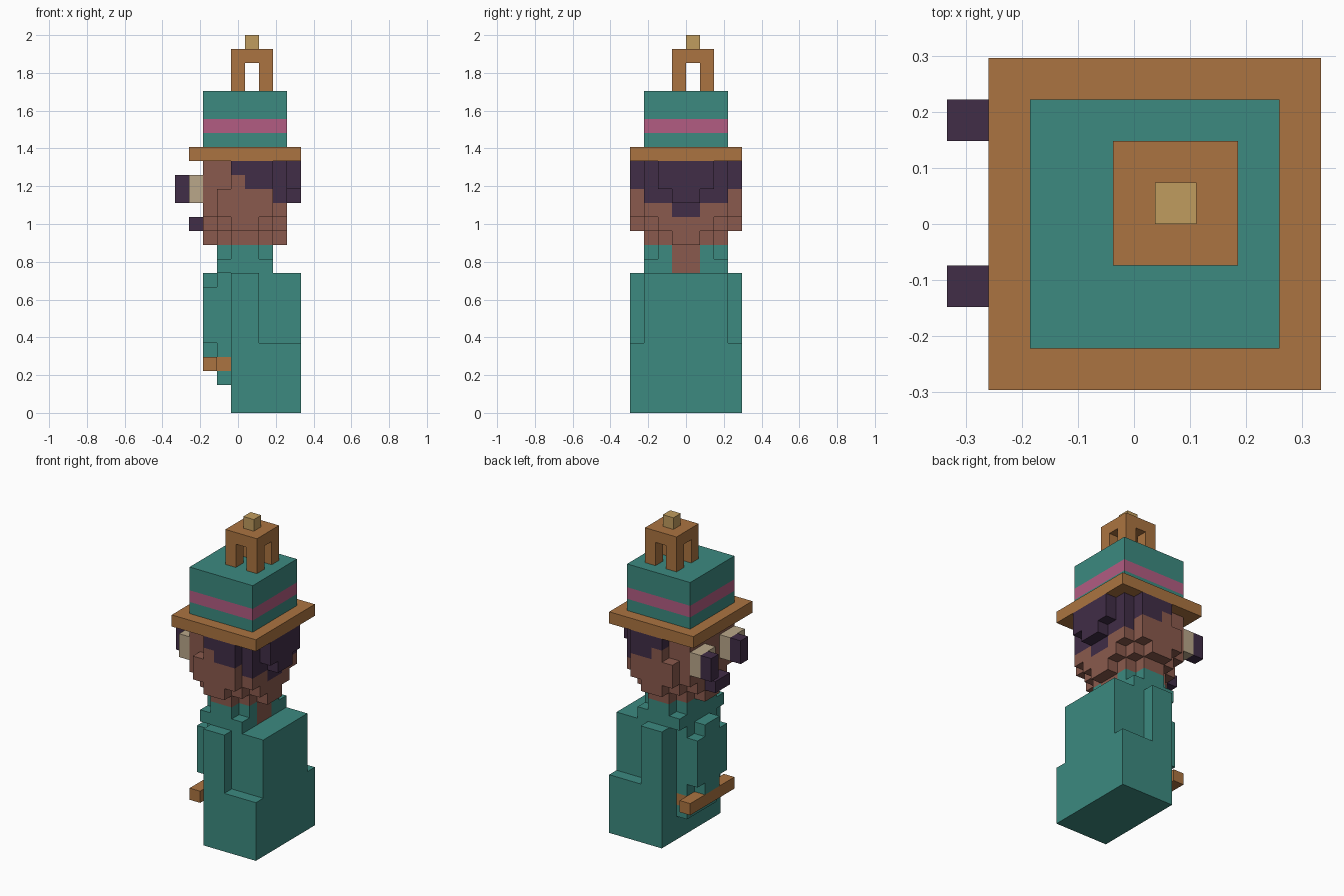
import bpy
import bmesh
from mathutils import Vector

if "Cube" in bpy.data.objects:
    bpy.data.objects.remove(bpy.data.objects["Cube"], do_unlink=True)

# The figure is carved from a block grid: 9 wide, 8 deep, 27 high
SIZE = (9, 8, 27)
UNIT = 2 / SIZE[2]
cells = {}


def fill(part, x, y, z, mirror=False):
    """Fill a span of blocks with a part; mirror repeats it across y."""
    for i in range(*x):
        for j in range(*y):
            for k in range(*z):
                cells[i, j, k] = part
                if mirror:
                    cells[i, SIZE[1] - 1 - j, k] = part


def clear(x, y, z):
    for i in range(*x):
        for j in range(*y):
            for k in range(*z):
                cells.pop((i, j, k), None)


def srgb(r, g, b):
    def linear(c):
        c /= 255
        return c / 12.92 if c < 0.04 else ((c + 0.055) / 1.055) ** 2.4
    return (linear(r), linear(g), linear(b), 1)


def make_material(name, color):
    mat = bpy.data.materials.new(name)
    mat.use_nodes = True
    mat.diffuse_color = color
    shader = mat.node_tree.nodes["Principled BSDF"]
    shader.inputs["Base Color"].default_value = color
    shader.inputs["Roughness"].default_value = 0.9
    return mat


# Robe: broad skirt, back, and side sleeves
fill("robe_skirt", (4, 9), (0, 8), (0, 5))
fill("robe_back", (4, 9), (1, 7), (5, 10))
fill("robe_sleeve", (4, 6), (0, 1), (5, 10), mirror=True)

# Chest with a stepped bulge
fill("robe_chest", (3, 4), (2, 6), (2, 10))
fill("robe_chest", (2, 3), (2, 6), (5, 9))
fill("robe_chest", (2, 3), (3, 5), (4, 10))

# Belt bar across the chest
fill("belt", (3, 4), (2, 6), (3, 4))
fill("belt", (2, 3), (1, 7), (3, 4))

# Collar with clipped top corners, open at the nape
fill("collar", (3, 7), (1, 7), (10, 11))
fill("collar", (4, 6), (1, 7), (11, 12))
fill("collar", (3, 7), (2, 6), (11, 12))
fill("neck", (6, 7), (3, 5), (10, 12))

# Head, rounded in steps towards the chin
fill("head", (2, 8), (1, 7), (14, 18))
fill("head", (3, 7), (1, 7), (13, 14))
fill("head", (2, 8), (2, 6), (13, 14))
fill("head", (3, 7), (2, 6), (12, 13))
fill("head", (4, 6), (1, 7), (12, 13))
fill("head", (2, 8), (3, 5), (12, 13))

# Raised sides of the head
fill("head", (4, 7), (0, 1), (16, 18), mirror=True)
fill("head", (3, 7), (0, 1), (14, 16), mirror=True)
fill("head", (4, 6), (0, 1), (13, 14), mirror=True)

# Hair on the sides and back
fill("hair", (4, 5), (0, 1), (17, 18), mirror=True)
fill("hair", (5, 7), (0, 1), (16, 18), mirror=True)
fill("hair", (7, 8), (1, 7), (15, 18))
fill("hair", (7, 8), (3, 5), (14, 15))
fill("hair", (8, 9), (2, 6), (16, 18))
fill("hair", (8, 9), (3, 5), (15, 16))

# Eyes, pupils and mouth
fill("eyes", (1, 2), (1, 3), (15, 17), mirror=True)
for side in (2, 6):
    fill("pupils", (0, 1), (side, side + 1), (15, 17))
fill("mouth", (1, 2), (3, 5), (13, 14))

# Hat: brim, crown and band
fill("hat_brim", (1, 9), (0, 8), (18, 19))
fill("hat_crown", (2, 8), (1, 7), (19, 23))
fill("hat_band", (2, 8), (1, 7), (20, 21))

# Open lantern on the hat, with its finial
fill("lantern", (4, 7), (3, 6), (23, 26))
clear((5, 6), (3, 6), (23, 25))
clear((4, 7), (4, 5), (23, 25))
fill("finial", (5, 6), (4, 5), (26, 27))

teal = make_material("teal cloth", srgb(60, 138, 128))
wood = make_material("orange wood", srgb(171, 116, 65))
dark = make_material("dark purple", srgb(65, 45, 71))
skin = make_material("brown skin", srgb(138, 90, 77))
pink = make_material("pink ribbon", srgb(178, 92, 130))
cream = make_material("cream", srgb(186, 167, 138))
gold = make_material("gold", srgb(192, 156, 94))

PART_MATERIALS = {
    "belt": wood, "hat_brim": wood, "lantern": wood,
    "hair": dark, "pupils": dark, "mouth": dark,
    "head": skin, "neck": skin,
    "hat_band": pink, "eyes": cream, "finial": gold,
}


def add_face(bm, cell, axis, step):
    """Add the face of a block that looks along one axis."""
    center = Vector(cell) + Vector((0.5, 0.5, 0.5))
    normal, u, v = Vector(), Vector(), Vector()
    normal[axis] = step / 2
    u[(axis + 1) % 3] = 0.5
    v[(axis + 2) % 3] = step / 2
    offset = Vector((SIZE[0] / 2, SIZE[1] / 2, 0))
    corners = (-u - v, u - v, u + v, v - u)
    bm.faces.new([bm.verts.new((center + normal + c - offset) * UNIT)
                  for c in corners])


# Turn each part into a clean mesh of its exposed faces
for part in dict.fromkeys(cells.values()):
    bm = bmesh.new()
    for cell in [c for c, p in cells.items() if p == part]:
        for axis in range(3):
            for step in (-1, 1):
                beside = list(cell)
                beside[axis] += step
                if tuple(beside) not in cells:
                    add_face(bm, cell, axis, step)
    bmesh.ops.remove_doubles(bm, verts=bm.verts, dist=UNIT / 100)
    mesh = bpy.data.meshes.new(part)
    bm.to_mesh(mesh)
    bm.free()
    mesh.materials.append(PART_MATERIALS.get(part, teal))
    bpy.context.collection.objects.link(bpy.data.objects.new(part, mesh))
